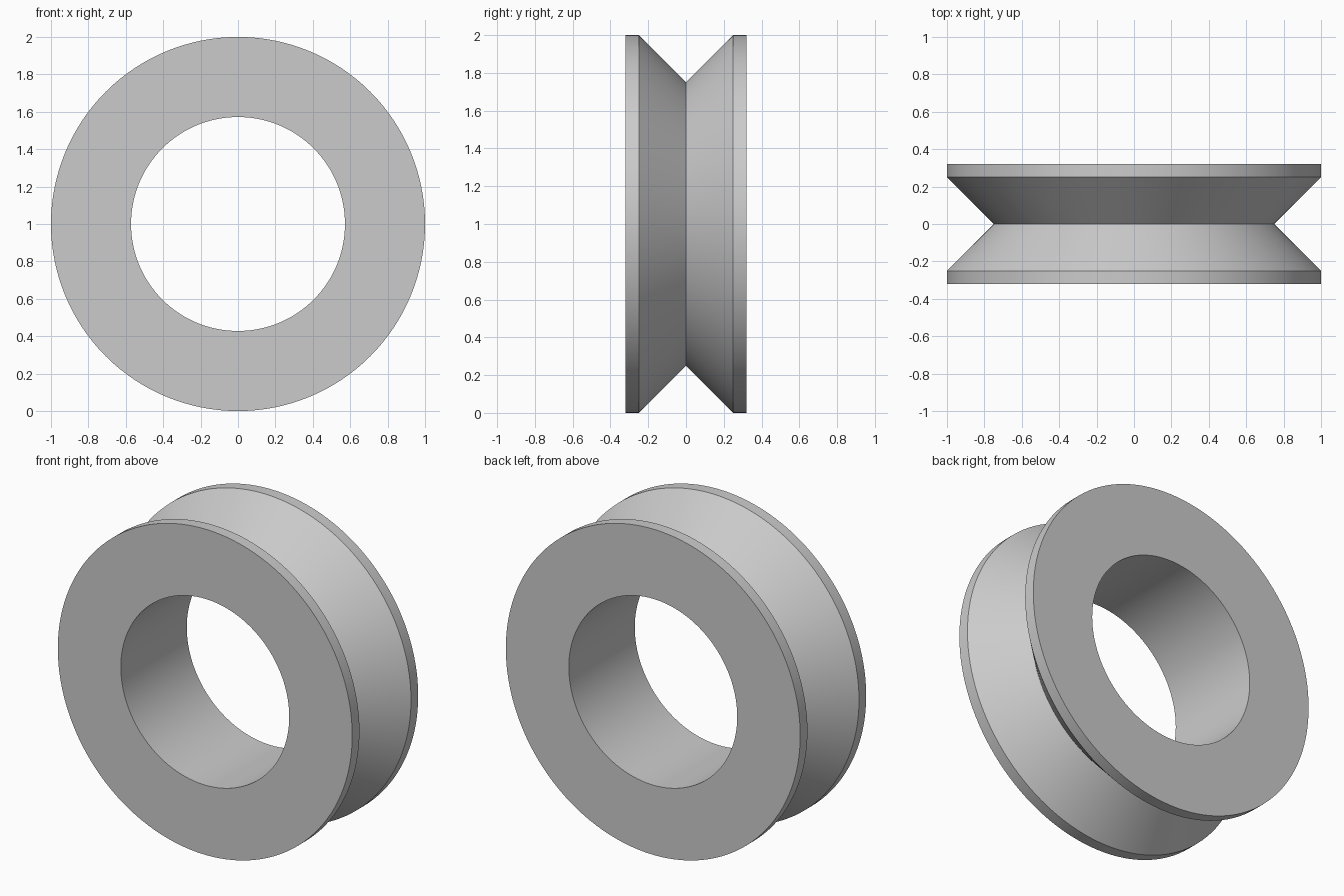
import bpy
import bmesh
from math import cos, sin, pi, radians

cube = bpy.data.objects.get("Cube")
if cube:
    bpy.data.objects.remove(cube, do_unlink=True)

SEGMENTS = 128
OUTER, GROOVE, BORE = 1.0, 0.75, 0.572
HALF_WIDTH, RIM_EDGE = 0.32, 0.25

# Plain grey material
grey = bpy.data.materials.new("light_grey")
grey.use_nodes = True
colour = (0.6, 0.6, 0.6, 1)
grey.diffuse_color = colour
grey.node_tree.nodes["Principled BSDF"].inputs["Base Color"].default_value = colour

# Closed wheel section as (radius, y): bore, rims and V groove
profile = [
    (BORE, -HALF_WIDTH), (OUTER, -HALF_WIDTH), (OUTER, -RIM_EDGE), (GROOVE, 0),
    (OUTER, RIM_EDGE), (OUTER, HALF_WIDTH), (BORE, HALF_WIDTH),
]

# Sweep the section around the axle
bm = bmesh.new()
rings = []
for i in range(SEGMENTS):
    a = 2 * pi * i / SEGMENTS
    rings.append([bm.verts.new((r * cos(a), y, OUTER + r * sin(a))) for r, y in profile])
for i, ring in enumerate(rings):
    following = rings[(i + 1) % SEGMENTS]
    for j in range(len(profile)):
        k = (j + 1) % len(profile)
        bm.faces.new((ring[j], ring[k], following[k], following[j]))
bmesh.ops.recalc_face_normals(bm, faces=bm.faces)

mesh = bpy.data.meshes.new("grooved_wheel")
bm.to_mesh(mesh)
bm.free()
mesh.materials.append(grey)
wheel = bpy.data.objects.new("grooved_wheel", mesh)
bpy.context.collection.objects.link(wheel)

# Smooth round surfaces, crisp corners
bpy.context.view_layer.objects.active = wheel
wheel.select_set(True)
bpy.ops.object.shade_smooth_by_angle(angle=radians(30))
